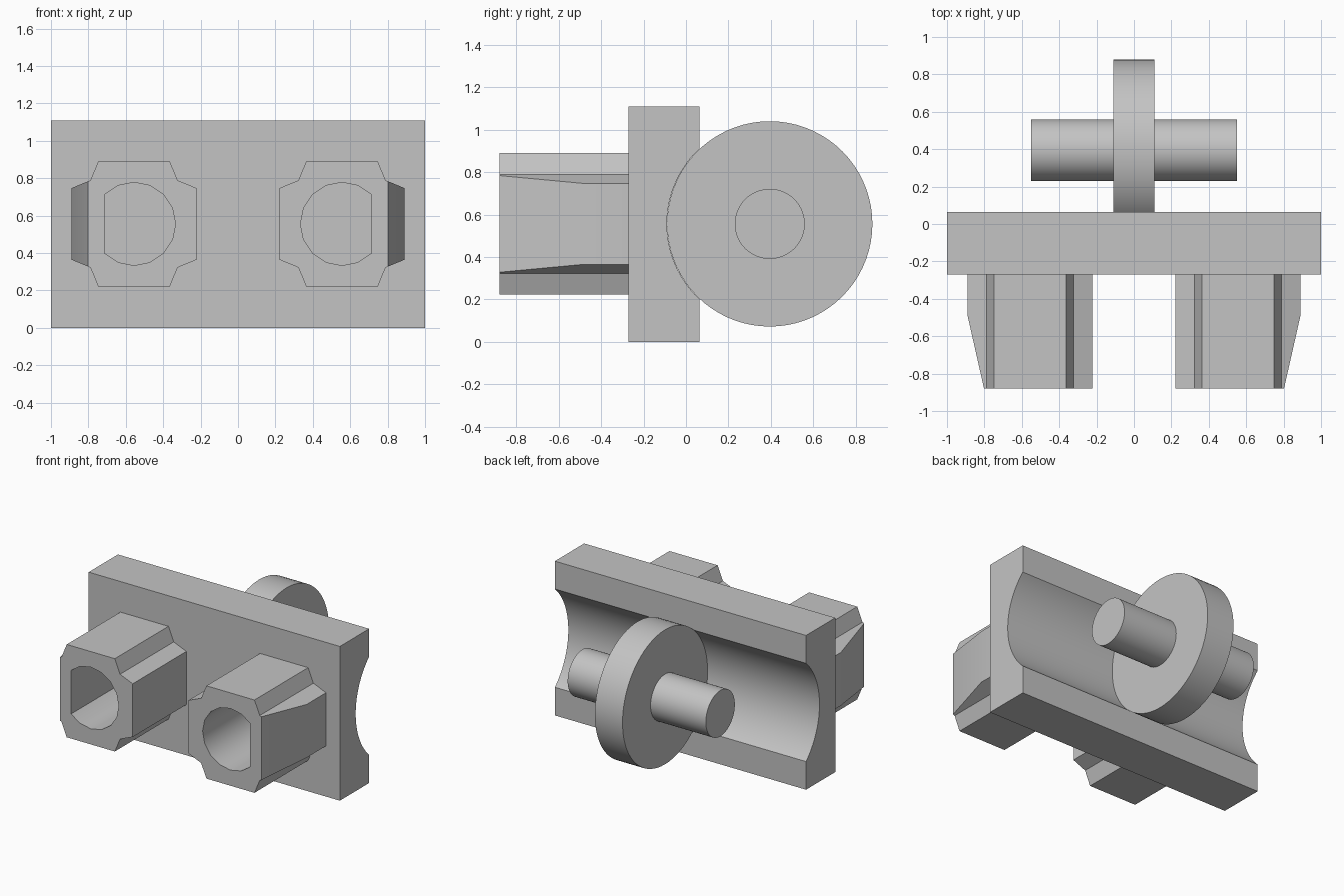
import bpy
import bmesh
from math import cos, sin, pi, asin
from mathutils import Vector

if "Cube" in bpy.data.objects:
    bpy.data.objects.remove(bpy.data.objects["Cube"])

# One plain grey for the whole model
grey = bpy.data.materials.new("plain grey")
grey.use_nodes = True
colour = (0.55, 0.55, 0.55, 1)
grey.diffuse_color = colour
grey.node_tree.nodes["Principled BSDF"].inputs["Base Color"].default_value = colour


def arc(cx, cy, r, start, end, steps):
    """Points along an arc, both ends included."""
    angles = [start + (end - start) * i / steps for i in range(steps + 1)]
    return [(cx + r * cos(a), cy + r * sin(a)) for a in angles]


def prism(name, profile, axis, lo, hi, cut=None):
    """Extrude a closed profile along x (profile y,z) or y (profile x,z)."""
    place = (lambda p: (lo, p[0], p[1])) if axis == "x" else (lambda p: (p[0], lo, p[1]))
    step = Vector((hi - lo, 0, 0) if axis == "x" else (0, hi - lo, 0))
    bm = bmesh.new()
    face = bm.faces.new([bm.verts.new(place(p)) for p in profile])
    ext = bmesh.ops.extrude_face_region(bm, geom=[face], use_keep_orig=True)
    new = [g for g in ext["geom"] if isinstance(g, bmesh.types.BMVert)]
    bmesh.ops.translate(bm, verts=new, vec=step)
    if cut:
        bmesh.ops.bisect_plane(bm, geom=bm.verts[:] + bm.edges[:] + bm.faces[:],
                               plane_co=cut[0], plane_no=cut[1], clear_outer=True)
        bmesh.ops.holes_fill(bm, edges=[e for e in bm.edges if e.is_boundary])
    bmesh.ops.recalc_face_normals(bm, faces=bm.faces)
    mesh = bpy.data.meshes.new(name)
    bm.to_mesh(mesh)
    bm.free()
    mesh.materials.append(grey)
    obj = bpy.data.objects.new(name, mesh)
    bpy.context.collection.objects.link(obj)
    return obj


def smooth(obj):
    bpy.ops.object.select_all(action="DESELECT")
    obj.select_set(True)
    bpy.context.view_layer.objects.active = obj
    bpy.ops.object.shade_smooth_by_angle(angle=pi / 6)


FRONT, BACK, HEIGHT = -0.27, 0.063, 1.11
AXLE_Y, MID, WHEEL_R = 0.395, 0.556, 0.485

# Base block with a round groove along its back
half = asin((AXLE_Y - BACK) / WHEEL_R)
groove = arc(AXLE_Y, MID, WHEEL_R, pi / 2 + half, 1.5 * pi - half, 40)
block = [(BACK, HEIGHT)] + groove + [(BACK, 0), (FRONT, 0), (FRONT, HEIGHT)]
smooth(prism("base_block", block, "x", -1, 1))

# Wheel and axle
for name, radius, reach in (("wheel", WHEEL_R - 0.001, 0.11), ("axle", 0.165, 0.55)):
    circle = arc(AXLE_Y, MID, radius, 0, 2 * pi, 72)[:-1]
    smooth(prism(name, circle, "x", -reach, reach))

# Square peg with scooped corners and a tapered outer side
PEG_X, PEG_HALF, SCOOP = 0.556, 0.334, 0.144
outline = []
for k, (sx, sz) in enumerate(((1, 1), (-1, 1), (-1, -1), (1, -1))):
    start = pi * 1.5 + k * pi / 2
    corner = arc(PEG_X + sx * PEG_HALF, MID + sz * PEG_HALF, SCOOP * 0.99,
                 start, start - pi / 2, 2)
    corner[0] = (corner[0][0], corner[0][1])
    outline += corner
taper = ((0.89, -0.49, 0), Vector((0.39, -0.088, 0)).normalized())
peg = prism("hollow_peg", outline, "y", -0.88, FRONT + 0.01, cut=taper)

# Blind D-shaped bore, flat towards the outer side
bore = arc(PEG_X, MID, 0.222, pi / 4, 1.75 * pi, 12)
cutter = prism("bore_cutter", bore, "y", -1, 0)
cutter.hide_render = True
cutter.hide_viewport = True
cut = peg.modifiers.new("bore", "BOOLEAN")
cut.operation = "DIFFERENCE"
cut.solver = "EXACT"
cut.object = cutter

# Bake the bore, then mirror the peg to the other side
graph = bpy.context.evaluated_depsgraph_get()
baked = bpy.data.meshes.new_from_object(peg.evaluated_get(graph))
peg.modifiers.clear()
peg.data = baked
bpy.data.objects.remove(cutter)
smooth(peg)
peg.modifiers.new("other_side", "MIRROR")
